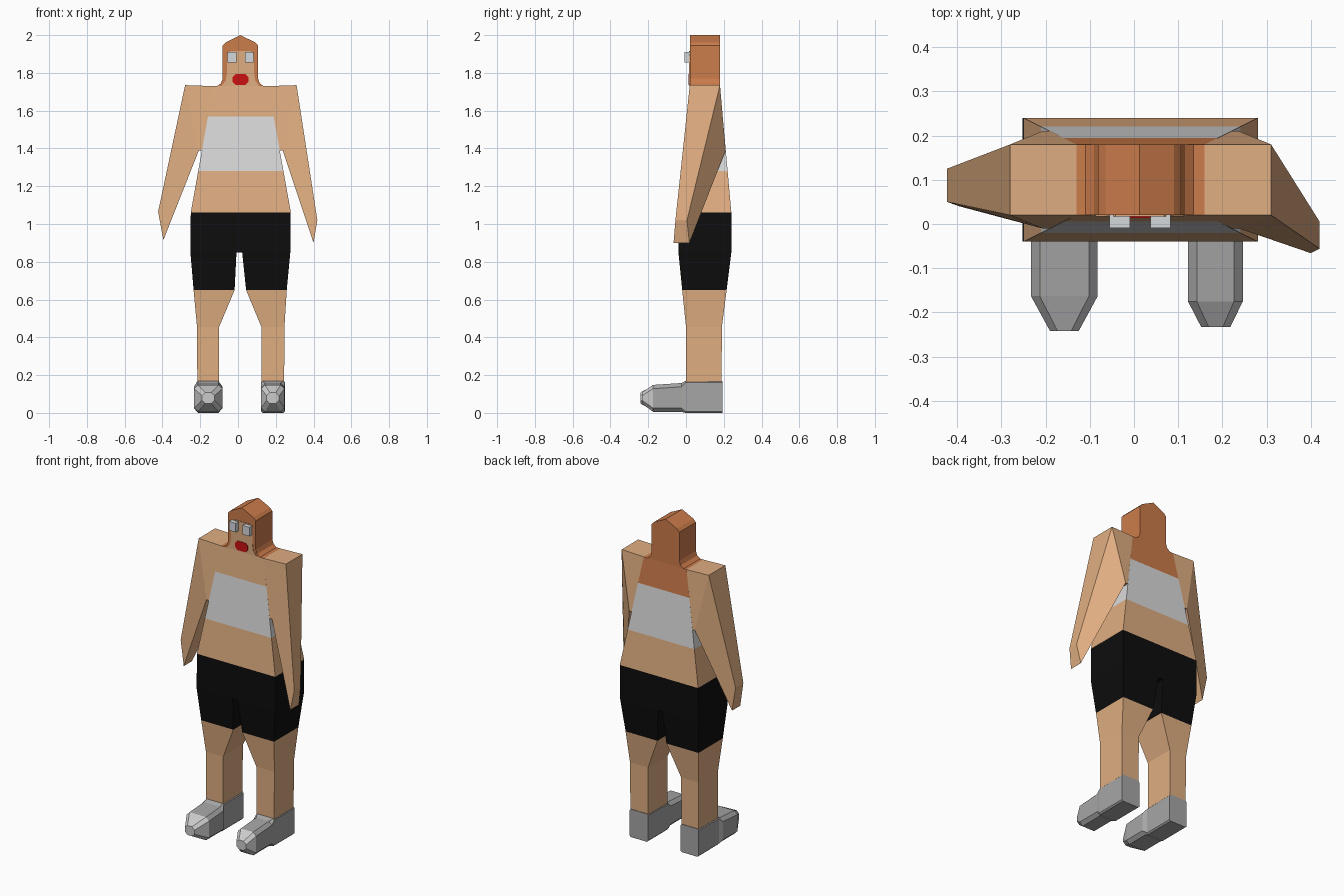
import bpy
import bmesh

cube = bpy.data.objects.get("Cube")
if cube:
    bpy.data.objects.remove(cube, do_unlink=True)


def material(name, r, g, b):
    m = bpy.data.materials.new(name)
    m.use_nodes = True
    m.diffuse_color = (r, g, b, 1)
    bsdf = next(n for n in m.node_tree.nodes if n.type == 'BSDF_PRINCIPLED')
    bsdf.inputs["Base Color"].default_value = (r, g, b, 1)
    bsdf.inputs["Roughness"].default_value = 0.8
    return m


SKIN = material("skin", 0.74, 0.42, 0.22)
HAIR = material("hair", 0.6, 0.2, 0.07)
SHIRT = material("shirt_white", 0.7, 0.7, 0.7)
SHORTS = material("shorts_black", 0.004, 0.004, 0.004)
SHOE = material("shoe_grey", 0.38, 0.38, 0.38)
TOE = material("toe_light_grey", 0.6, 0.6, 0.6)
LIPS = material("lips_red", 0.6, 0.005, 0.006)
EYE = material("eye_white", 0.66, 0.69, 0.72)


def loft(name, rings, mats, rule=None):
    """Skin a row of equal rings, cap both ends, colour faces by a rule."""
    bm = bmesh.new()
    loops = [[bm.verts.new(p) for p in ring] for ring in rings]
    n = len(loops[0])
    for a, b in zip(loops, loops[1:]):
        for i in range(n):
            j = (i + 1) % n
            bm.faces.new((a[i], a[j], b[j], b[i]))
    bm.faces.new(loops[0][::-1])
    bm.faces.new(loops[-1])
    bmesh.ops.recalc_face_normals(bm, faces=bm.faces)
    if rule:
        for f in bm.faces:
            f.material_index = rule(f.calc_center_median(), f.normal)
    mesh = bpy.data.meshes.new(name)
    bm.to_mesh(mesh)
    bm.free()
    for m in mats:
        mesh.materials.append(m)
    obj = bpy.data.objects.new(name, mesh)
    bpy.context.collection.objects.link(obj)
    return obj


def level(x0, x1, y0, y1, z):
    """Horizontal rectangle."""
    return [(x0, y0, z), (x1, y0, z), (x1, y1, z), (x0, y1, z)]


def prism(name, profile, y0, y1, mat):
    """Front outline of (x, z) points pushed along y."""
    return loft(name, [[(x, y, z) for x, z in profile] for y in (y0, y1)], [mat])


def octagon(x0, x1, z0, z1, y, c):
    """Upright rectangle with cut corners."""
    return [(x0 + c, y, z0), (x1 - c, y, z0), (x1, y, z0 + c), (x1, y, z1 - c),
            (x1 - c, y, z1), (x0 + c, y, z1), (x0, y, z1 - c), (x0, y, z0 + c)]


# Torso: tapers from waist to neck, with shirt band and hair down the back
def torso_section(z):
    t = (z - 1.06) / 0.67
    return level(-0.25 + 0.12 * t, 0.28 - 0.12 * t, -0.04 + 0.06 * t, 0.24 - 0.06 * t, z)


def torso_colour(c, n):
    if 1.28 < c.z < 1.57 and abs(n.z) < 0.9:
        return 1
    return 2 if c.z > 1.57 and (n.y > 0.5 or n.z > 0.9) else 0


loft("torso", [torso_section(z) for z in (1.06, 1.28, 1.57, 1.73)],
     [SKIN, SHIRT, HAIR], torso_colour)

# Shorts seat
loft("shorts_seat", [level(-0.25, 0.278, -0.04, 0.24, 1.06),
                     level(-0.252, 0.277, -0.04, 0.24, 0.85)], [SHORTS])


# Arms: shoulder block plus one tapering limb; hands hang at different angles
def arm(name, side, hand_outer, hand_inner):
    def pair(x, y0, y1, z):
        x = 0.015 + side * x
        return [(x, y0, z), (x, y1, z)]

    def ring(top, low):
        return [top[0], top[1], low[1], low[0]]

    armpit = pair(0.222, -0.01, 0.21, 1.39)
    root = ring(pair(0.145, 0.02, 0.18, 1.73), pair(0.205, -0.01, 0.21, 1.39))
    shoulder = ring(pair(0.295, 0.02, 0.18, 1.735), armpit)
    hand = ring(pair(*hand_outer), pair(*hand_inner))
    loft(name, [root, shoulder, hand], [SKIN])


arm("left_arm", 1, (0.405, -0.056, 0.005, 1.02), (0.385, -0.066, 0.018, 0.9))
arm("right_arm", -1, (0.438, 0.05, 0.125, 1.065), (0.41, 0.04, 0.12, 0.915))


# Legs: the upper part carries the shorts colour
def leg(name, outer, inner):
    heights = (0.85, 0.65, 0.455, 0.1)
    fronts = (-0.04, -0.02, 0.0, 0.0)
    backs = (0.24, 0.215, 0.19, 0.188)
    rings = [level(i, o, f, b, z)
             for o, i, f, b, z in zip(outer, inner, fronts, backs, heights)]
    loft(name, rings, [SKIN, SHORTS], lambda c, n: int(c.z > 0.65))


leg("left_leg", (0.277, 0.258, 0.246, 0.244), (0.022, 0.043, 0.124, 0.126))
leg("right_leg", (-0.252, -0.235, -0.217, -0.215), (-0.008, -0.018, -0.1, -0.102))


# Shoes: heel hugging the ankle, long chamfered body, pale tapered toe
def shoe(name, heel, body, tip, toe_y, tip_y):
    rings = [octagon(*heel, 0.0, 0.17, 0.192, 0.008),
             octagon(*heel, 0.0, 0.168, -0.003, 0.008),
             octagon(*body, 0.006, 0.158, -0.025, 0.02),
             octagon(*body, 0.006, 0.148, toe_y, 0.02),
             octagon(*tip, 0.05, 0.108, tip_y, 0.017)]
    loft(name, rings, [SHOE, TOE], lambda c, n: int(c.y < toe_y - 0.01))


shoe("left_shoe", (0.122, 0.248), (0.122, 0.246), (0.152, 0.218), -0.175, -0.233)
shoe("right_shoe", (-0.22, -0.097), (-0.233, -0.082), (-0.19, -0.125), -0.163, -0.242)

# Head: pointed hood of hair flaring into the shoulders
side_outline = [(0.12, 1.73), (0.1, 1.745), (0.091, 1.77), (0.091, 1.945), (0.075, 1.962)]
hood = ([(0.015 + x, z) for x, z in side_outline] + [(0.012, 2.0)]
        + [(0.01 - x, z) for x, z in reversed(side_outline)])
prism("head", hood, 0.02, 0.18, HAIR)

# Face plate set over the front of the head
face_outline = [(0.1, 1.73), (0.078, 1.76), (0.072, 1.8), (0.072, 1.895), (0.055, 1.915)]
face = ([(0.013 + x, z) for x, z in face_outline]
        + [(0.013 - x, z) for x, z in reversed(face_outline)])
prism("face", face, 0.017, 0.022, SKIN)

# Lips
loft("lips", [octagon(-0.03, 0.056, 1.737, 1.793, y, 0.016) for y in (0.014, 0.018)], [LIPS])

# Eyes
for name, x in (("left_eye", 0.06), ("right_eye", -0.032)):
    loft(name, [level(x - 0.023, x + 0.023, -0.009, 0.02, z) for z in (1.855, 1.91)], [EYE])
